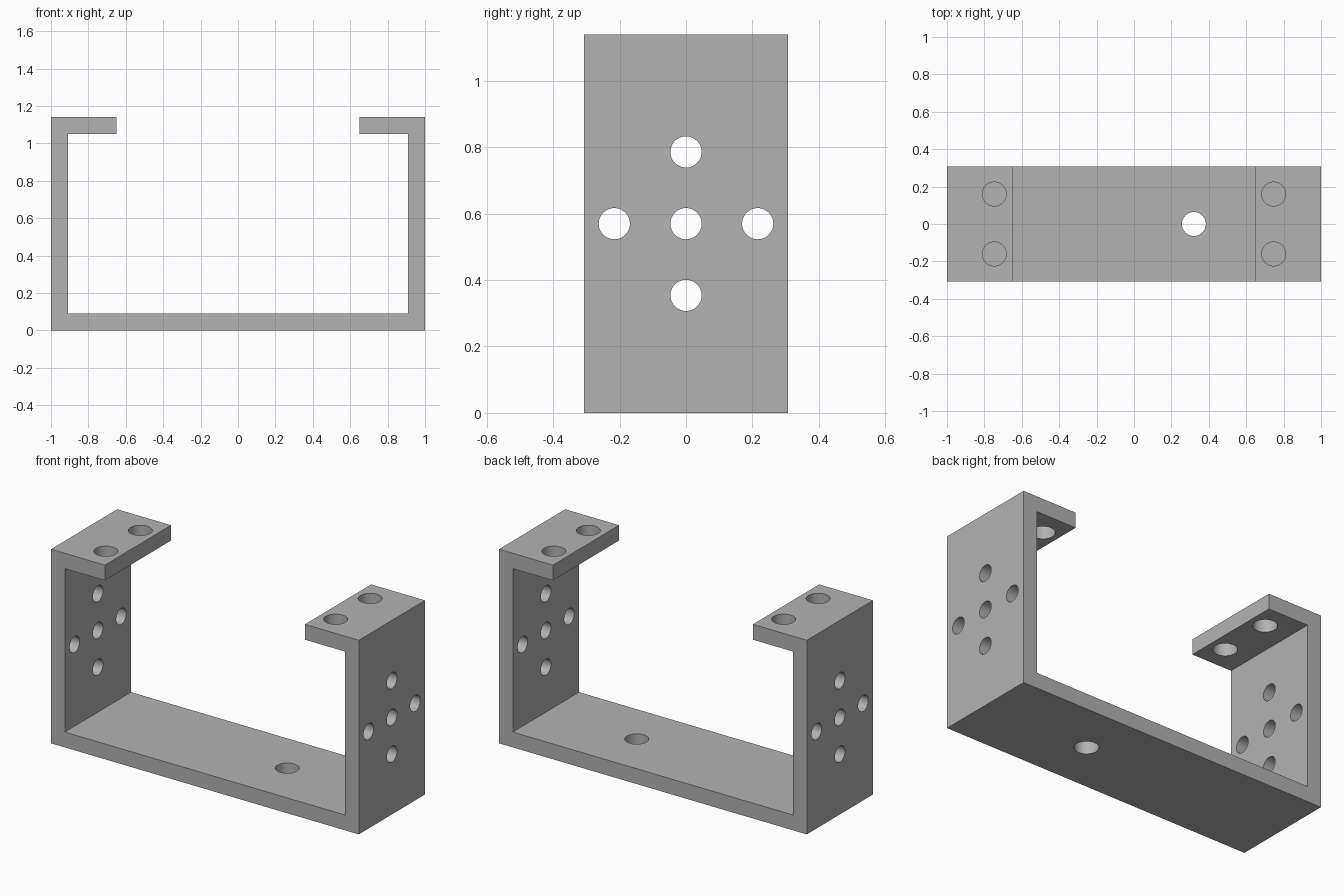
import bpy, bmesh, math
from mathutils import Matrix, Vector

cube = bpy.data.objects.get("Cube")
if cube:
    bpy.data.objects.remove(cube, do_unlink=True)

HALF_W, HALF_D, HEIGHT, WALL = 1.0, 0.307, 1.14, 0.09
LIP = 0.65          # inner end of each top lip
MID_Z = HEIGHT / 2  # centre of the side hole pattern
SIDE_R, PLATE_R = 0.047, 0.064

# Plain grey metal
grey = bpy.data.materials.new("grey_metal")
grey.use_nodes = True
colour = (0.448, 0.448, 0.448, 1.0)
grey.diffuse_color = colour
grey.node_tree.nodes["Principled BSDF"].inputs["Base Color"].default_value = colour


def make_object(name, bm):
    bmesh.ops.recalc_face_normals(bm, faces=bm.faces)
    mesh = bpy.data.meshes.new(name)
    bm.to_mesh(mesh)
    bm.free()
    mesh.materials.append(grey)
    obj = bpy.data.objects.new(name, mesh)
    bpy.context.collection.objects.link(obj)
    return obj


# Bracket: mirrored channel profile with inward lips, extruded front to back
half = [(HALF_W, 0), (HALF_W, HEIGHT), (LIP, HEIGHT), (LIP, HEIGHT - WALL),
        (HALF_W - WALL, HEIGHT - WALL), (HALF_W - WALL, WALL)]
profile = half + [(-x, z) for x, z in reversed(half)]
bm = bmesh.new()
face = bm.faces.new([bm.verts.new((x, -HALF_D, z)) for x, z in profile])
extruded = bmesh.ops.extrude_face_region(bm, geom=[face])["geom"]
bmesh.ops.translate(bm, vec=(0, 2 * HALF_D, 0),
                    verts=[v for v in extruded if isinstance(v, bmesh.types.BMVert)])
bracket = make_object("bracket", bm)

# Hole cutters gathered in one mesh
cutters = bmesh.new()


def add_hole(centre, radius, axis):
    turn = Vector((0, 0, 1)).rotation_difference(Vector(axis)).to_matrix().to_4x4()
    bmesh.ops.create_cone(cutters, cap_ends=True, segments=48, radius1=radius,
                          radius2=radius, depth=3 * WALL,
                          matrix=Matrix.Translation(centre) @ turn)


for side in (-1, 1):
    # Cross of five holes in each side wall
    for dy, dz in ((0, 0), (1, 0), (-1, 0), (0, 1), (0, -1)):
        add_hole((side * (HALF_W - WALL / 2), dy * 0.216, MID_Z + dz * 0.216),
                 SIDE_R, (1, 0, 0))
    # Two holes in each lip
    for y in (-0.16, 0.16):
        add_hole((side * 0.747, y, HEIGHT - WALL / 2), PLATE_R, (0, 0, 1))
# Single off-centre hole in the base
add_hole((0.32, 0, WALL / 2), PLATE_R, (0, 0, 1))
hole_cutter = make_object("hole_cutter", cutters)
hole_cutter.hide_render = True

# Cut the holes and bake the result
cut = bracket.modifiers.new("holes", "BOOLEAN")
cut.operation = "DIFFERENCE"
cut.solver = "EXACT"
cut.object = hole_cutter
for obj in bpy.context.selected_objects:
    obj.select_set(False)
bpy.context.view_layer.objects.active = bracket
bracket.select_set(True)
bpy.ops.object.modifier_apply(modifier=cut.name)
bpy.data.objects.remove(hole_cutter, do_unlink=True)

# Round hole walls, crisp plate edges
bpy.ops.object.shade_smooth_by_angle(angle=math.radians(30))
